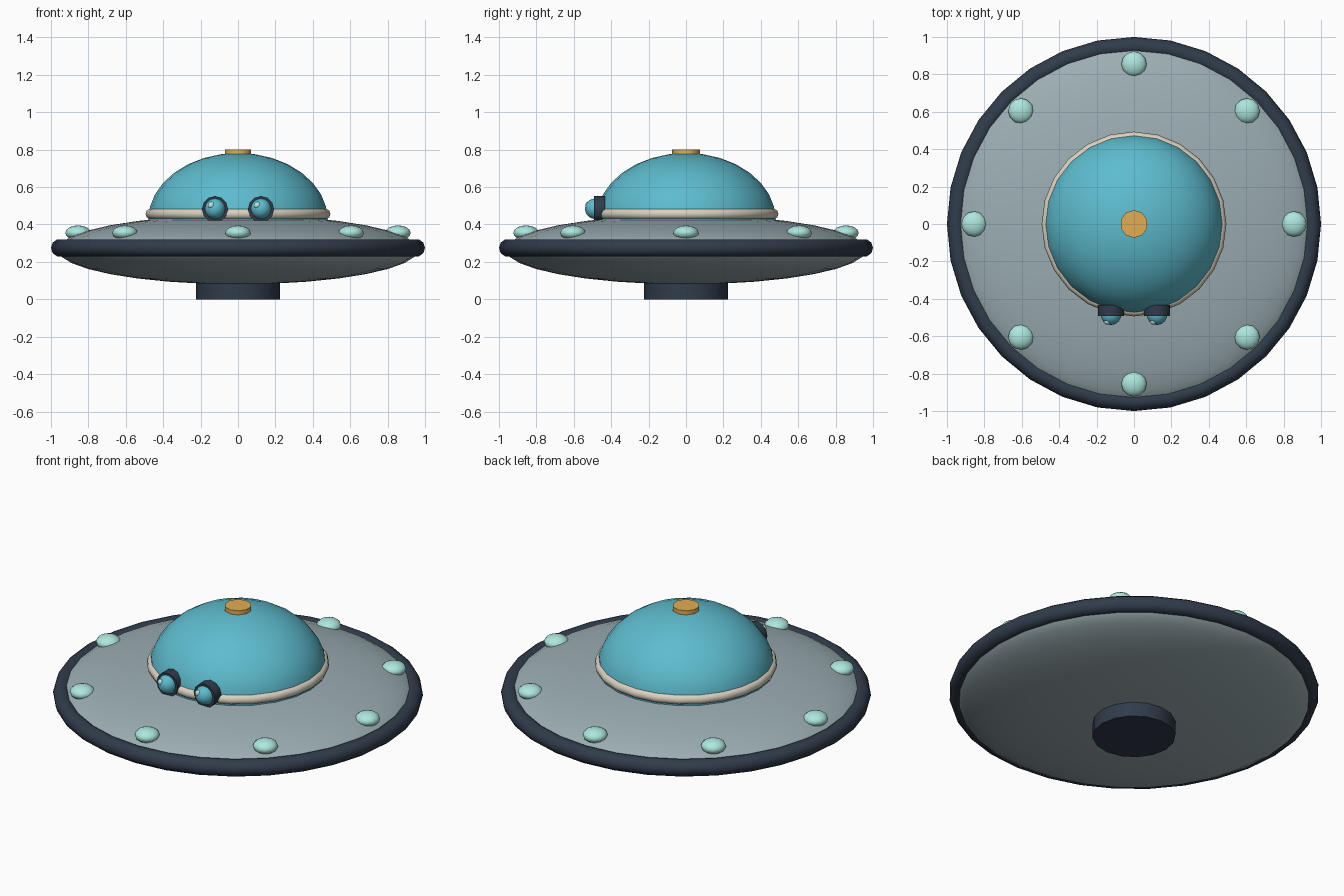
import bpy
from math import sin, cos, pi, radians

if "Cube" in bpy.data.objects:
    bpy.data.objects.remove(bpy.data.objects["Cube"])


def material(name, rgb):
    m = bpy.data.materials.new(name)
    m.diffuse_color = (*rgb, 1)
    m.use_nodes = True
    m.node_tree.nodes["Principled BSDF"].inputs["Base Color"].default_value = m.diffuse_color
    return m


HULL = material("hull_grey", (0.33, 0.42, 0.45))
DARK = material("dark_navy", (0.03, 0.045, 0.07))
GLASS = material("teal_glass", (0.11, 0.50, 0.62))
CREAM = material("cream", (0.70, 0.64, 0.53))
MINT = material("mint", (0.42, 0.80, 0.73))
GOLD = material("gold", (0.75, 0.42, 0.09))
SHINE = material("shine", (0.45, 0.80, 0.85))


def finish(name, mat, scale=(1, 1, 1)):
    o = bpy.context.object
    o.name = name
    o.scale = scale
    o.data.materials.append(mat)
    bpy.ops.object.shade_smooth_by_angle(angle=radians(40))
    return o


def ball(name, mat, loc, radii, seg, rings):
    bpy.ops.mesh.primitive_uv_sphere_add(segments=seg, ring_count=rings, radius=1, location=loc)
    return finish(name, mat, radii)


def ring(name, mat, z, major, minor, seg):
    bpy.ops.mesh.primitive_torus_add(location=(0, 0, z), major_radius=major, minor_radius=minor,
                                     major_segments=seg, minor_segments=10)
    return finish(name, mat)


def drum(name, mat, loc, r, depth, sides, rot=(0, 0, 0)):
    bpy.ops.mesh.primitive_cylinder_add(vertices=sides, radius=r, depth=depth, location=loc, rotation=rot)
    return finish(name, mat)


# Saucer body, rim and landing base
ball("saucer_hull", HULL, (0, 0, 0.265), (0.965, 0.965, 0.185), 32, 16)
ring("outer_rim", DARK, 0.275, 0.952, 0.048, 32)
drum("landing_base", DARK, (0, 0, 0.06), 0.224, 0.12, 16)

# Glass dome with collar and top cap
ball("glass_dome", GLASS, (0, 0, 0.425), (0.48, 0.48, 0.357), 24, 16)
ring("dome_collar", CREAM, 0.456, 0.465, 0.029, 24)
drum("top_cap", GOLD, (0, 0, 0.782), 0.074, 0.04, 10)

# Eight lights around the saucer
for i in range(8):
    a = i * pi / 4
    ball(f"light_{i + 1}", MINT, (0.855 * cos(a), 0.855 * sin(a), 0.355), (0.068, 0.068, 0.04), 12, 8)

# Pair of eye lamps on the front
for side, x in (("left", -0.123), ("right", 0.123)):
    drum(f"{side}_lamp_housing", DARK, (x, -0.462, 0.482), 0.07, 0.06, 12, (pi / 2, 0, 0))
    ball(f"{side}_lamp_lens", GLASS, (x, -0.485, 0.484), (0.055, 0.055, 0.055), 14, 10)
    ball(f"{side}_lamp_shine", SHINE, (x - 0.02, -0.524, 0.503), (0.019, 0.014, 0.019), 10, 6)
